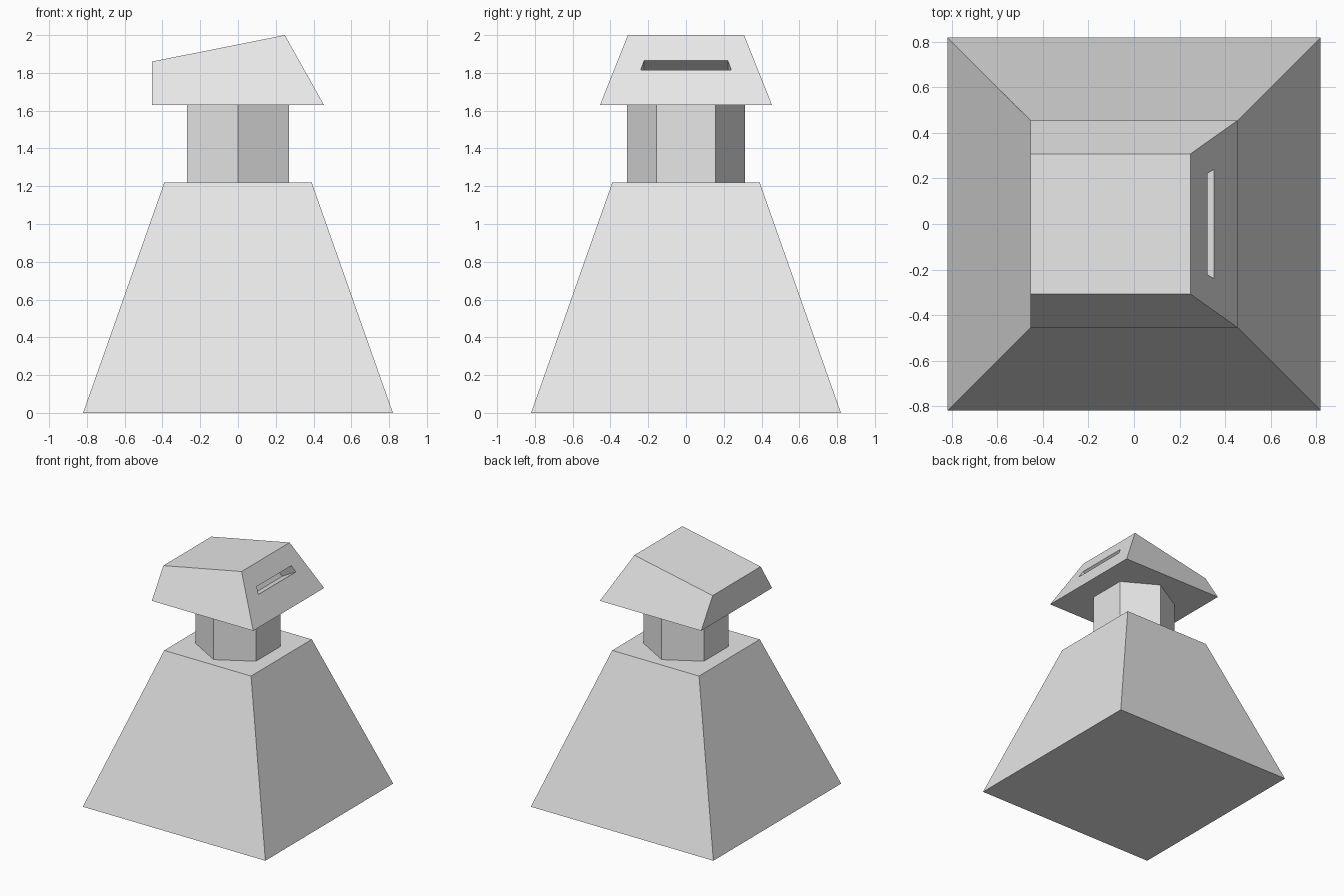
import bpy, bmesh, math
from mathutils import Vector

cube = bpy.data.objects.get("Cube")
if cube:
    bpy.data.objects.remove(cube, do_unlink=True)

grey = bpy.data.materials.new("light_grey")
grey.use_nodes = True
grey.diffuse_color = (0.8, 0.8, 0.8, 1)
grey.node_tree.nodes["Principled BSDF"].inputs["Base Color"].default_value = (0.8, 0.8, 0.8, 1)


def finish(name, bm):
    bmesh.ops.recalc_face_normals(bm, faces=bm.faces)
    mesh = bpy.data.meshes.new(name)
    bm.to_mesh(mesh)
    bm.free()
    mesh.materials.append(grey)
    obj = bpy.data.objects.new(name, mesh)
    bpy.context.collection.objects.link(obj)
    return obj


def loft(name, bottom, top):
    """Closed solid between two rings with the same number of points."""
    bm = bmesh.new()
    low = [bm.verts.new(p) for p in bottom]
    high = [bm.verts.new(p) for p in top]
    bm.faces.new(low)
    bm.faces.new(high)
    n = len(low)
    for i in range(n):
        j = (i + 1) % n
        bm.faces.new((low[i], low[j], high[j], high[i]))
    return finish(name, bm)


def rect(x0, x1, y, z0, z1):
    return [Vector(p) for p in ((x0, -y, z0), (x1, -y, z1), (x1, y, z1), (x0, y, z0))]


def hexagon(radius, z):
    angles = [math.radians(30 + 60 * i) for i in range(6)]
    return [Vector((radius * math.cos(a), radius * math.sin(a), z)) for a in angles]


# Tapered square base and six-sided neck
loft("base", rect(-0.82, 0.82, 0.82, 0, 0), rect(-0.39, 0.39, 0.39, 1.22, 1.22))
loft("neck", hexagon(0.313, 1.22), hexagon(0.313, 1.63))

# Head with a sloping roof
head = loft("head", rect(-0.455, 0.455, 0.455, 1.63, 1.63),
            rect(-0.455, 0.248, 0.308, 1.86, 2.0))

# Viewing slot sunk square to the sloping +x face
slope = Vector((0.248 - 0.455, 0, 2.0 - 1.63))
normal = Vector((slope.z, 0, -slope.x)).normalized()


def on_face(y, z):
    t = (z - 1.63) / slope.z
    return Vector((0.455 + slope.x * t, y, z))


opening = [on_face(*p) for p in ((-0.24, 1.815), (0.24, 1.815), (0.222, 1.865), (-0.222, 1.865))]
cutter = loft("slot_cutter", [p - normal * 0.14 for p in opening],
              [p + normal * 0.05 for p in opening])
cutter.hide_render = True

cut = head.modifiers.new("slot", 'BOOLEAN')
cut.operation = 'DIFFERENCE'
cut.solver = 'EXACT'
cut.object = cutter
bpy.context.view_layer.objects.active = head
bpy.ops.object.modifier_apply(modifier=cut.name)
bpy.data.objects.remove(cutter, do_unlink=True)
